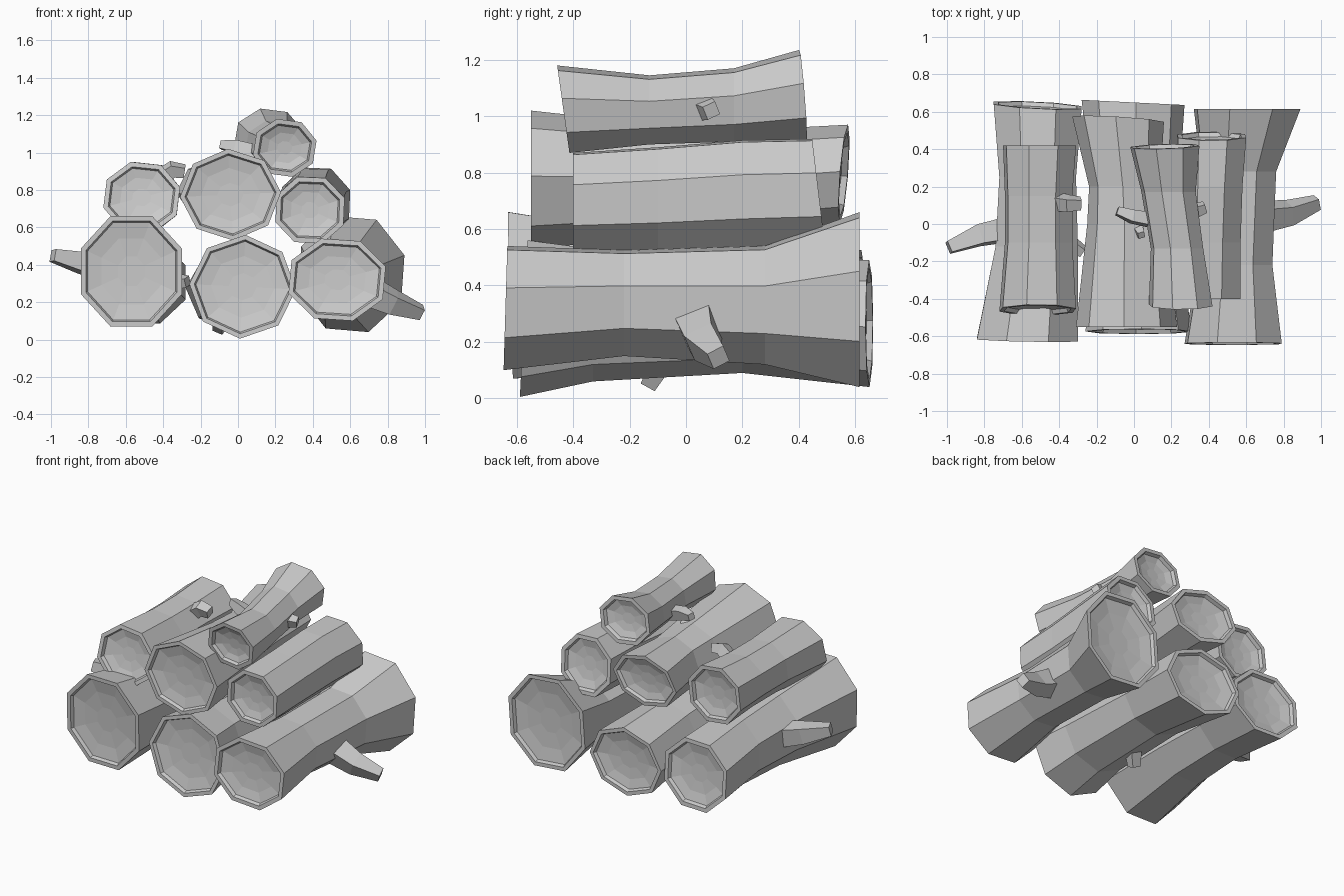
import bpy, math
from mathutils import Vector

def make(name, verts, faces):
    me = bpy.data.meshes.new(name)
    me.from_pydata(verts, [], faces)
    me.update()
    ob = bpy.data.objects.new(name, me)
    bpy.context.collection.objects.link(ob)
    return ob

def bridge(a, b, n):
    return [(a + i, a + (i + 1) % n, b + (i + 1) % n, b + i) for i in range(n)]

def log(name, stations, turn, front=(0, 0), back=(0, 0)):
    """Octagonal log; stations are (y, x0, x1, z0, z1) bounds; front/back are end slopes in x and z."""
    n = 8
    unit = [(math.cos(math.radians(turn + 45 * i)), math.sin(math.radians(turn + 45 * i))) for i in range(n)]
    ext = max(u[0] for u in unit), max(u[1] for u in unit)
    last = len(stations) - 1

    def ring(k, inset=0.0, depth=0.0, scale=1.0):
        y, x0, x1, z0, z1 = stations[k]
        cx, cz, rx, rz = (x0 + x1) / 2, (z0 + z1) / 2, (x1 - x0) / 2 - inset, (z1 - z0) / 2 - inset
        sx, sz = front if k == 0 else back if k == last else (0, 0)
        inward = 1 if k == 0 else -1
        out = []
        for u, v in unit:
            dx, dz = u / ext[0] * rx * scale, v / ext[1] * rz * scale
            out.append((cx + dx, y + inward * depth + sx * dx + sz * dz, cz + dz))
        return out

    # rings run from the front cup over the rim, along the bark, to the back cup
    cup = [(0.035, 0.042, 0.3), (0.035, 0.036, 0.68), (0.035, 0.022, 1), (0.026, 0, 1)]
    rings = [ring(0, *c) for c in cup]
    rings += [ring(k) for k in range(last + 1)]
    rings += [ring(last, *c) for c in reversed(cup)]
    verts = [v for r in rings for v in r]
    faces = [tuple(reversed(f)) for k in range(len(rings) - 1) for f in bridge(k * n, (k + 1) * n, n)]
    faces += [tuple(range(n)), tuple(reversed(range(len(verts) - n, len(verts))))]
    return make(name, verts, faces)

def branch(name, points, radii, n=4):
    """Tapered branch stub following a short path."""
    pts = [Vector(p) for p in points]
    verts, faces = [], []
    for k, p in enumerate(pts):
        d = (pts[min(k + 1, len(pts) - 1)] - pts[max(k - 1, 0)]).normalized()
        side = d.cross(Vector((0, 1, 0.1))).normalized()
        up = side.cross(d)
        for i in range(n):
            a = 2 * math.pi * i / n + 0.5
            verts.append(p + radii[k] * (math.cos(a) * side + math.sin(a) * up))
        if k:
            faces += bridge((k - 1) * n, k * n, n)
    faces += [tuple(reversed(range(n))), tuple(range(len(verts) - n, len(verts)))]
    return make(name, verts, faces)

# bottom row
log("bottom_left_log", [(-0.62, -0.84, -0.30, 0.07, 0.66), (-0.12, -0.74, -0.30, 0.11, 0.58),
                        (0.25, -0.72, -0.31, 0.12, 0.55), (0.635, -0.75, -0.28, 0.085, 0.525)],
    22.5, (-0.02, -0.03), (-0.05, -0.08))
log("bottom_middle_log", [(-0.575, -0.26, 0.31, 0.005, 0.56), (-0.33, -0.23, 0.27, 0.06, 0.53),
                          (0.2, -0.23, 0.24, 0.09, 0.50), (0.65, -0.28, 0.27, 0.04, 0.49)],
    -3, (0, 0.05), (-0.05, 0))
log("bottom_right_log", [(-0.64, 0.27, 0.79, 0.10, 0.54), (-0.22, 0.34, 0.74, 0.15, 0.525),
                         (0.28, 0.36, 0.76, 0.12, 0.54), (0.615, 0.32, 0.89, 0.04, 0.66)], 18, (0, 0.03))
# middle row
log("middle_left_log", [(-0.46, -0.72, -0.31, 0.57, 0.95), (-0.1, -0.69, -0.33, 0.59, 0.93),
                        (0.15, -0.69, -0.33, 0.59, 0.93), (0.42, -0.70, -0.31, 0.57, 0.95)], 16, (0, 0.15))
log("middle_centre_log", [(-0.55, -0.31, 0.23, 0.53, 1.02), (0.0, -0.25, 0.17, 0.58, 0.96),
                          (0.2, -0.24, 0.14, 0.59, 0.95), (0.56, -0.33, 0.16, 0.62, 0.97)],
    3, (0, 0), (-0.06, 0.08))
log("middle_right_log", [(-0.4, 0.20, 0.57, 0.515, 0.87), (-0.1, 0.22, 0.57, 0.52, 0.89),
                         (0.2, 0.23, 0.58, 0.53, 0.915), (0.47, 0.23, 0.60, 0.54, 0.92)],
    20, (0, 0), (0, -0.12))
# top log
log("top_log", [(-0.435, 0.08, 0.42, 0.87, 1.18), (-0.13, 0.09, 0.37, 0.90, 1.145),
                (0.17, 0.04, 0.33, 0.91, 1.17), (0.415, -0.02, 0.35, 0.92, 1.235)],
    14, (0, -0.14), (0.03, -0.08))

# branch stubs
branch("left_branch", [(-0.68, -0.03, 0.37), (-0.83, -0.06, 0.41), (-0.99, -0.125, 0.45)], [0.085, 0.075, 0.045])
branch("right_branch", [(0.68, 0.04, 0.27), (0.83, 0.06, 0.20), (0.98, 0.115, 0.145)], [0.095, 0.075, 0.045])
branch("inner_left_stub", [(-0.36, -0.09, 0.31), (-0.27, -0.15, 0.31)], [0.05, 0.035])
branch("upper_left_stub", [(-0.42, 0.12, 0.86), (-0.35, 0.11, 0.91), (-0.285, 0.11, 0.90)], [0.055, 0.05, 0.04])
branch("under_stub", [(-0.06, -0.08, 0.14), (-0.11, -0.13, 0.05)], [0.055, 0.04])
branch("centre_stub", [(0.02, -0.02, 0.90), (0.04, -0.06, 0.97)], [0.04, 0.025])
branch("top_left_stub", [(0.1, 0.02, 1.0), (-0.01, 0.04, 1.03), (-0.09, 0.07, 1.04)], [0.05, 0.045, 0.03])
branch("top_right_stub", [(0.29, 0.06, 1.03), (0.38, 0.09, 1.02)], [0.05, 0.035])
